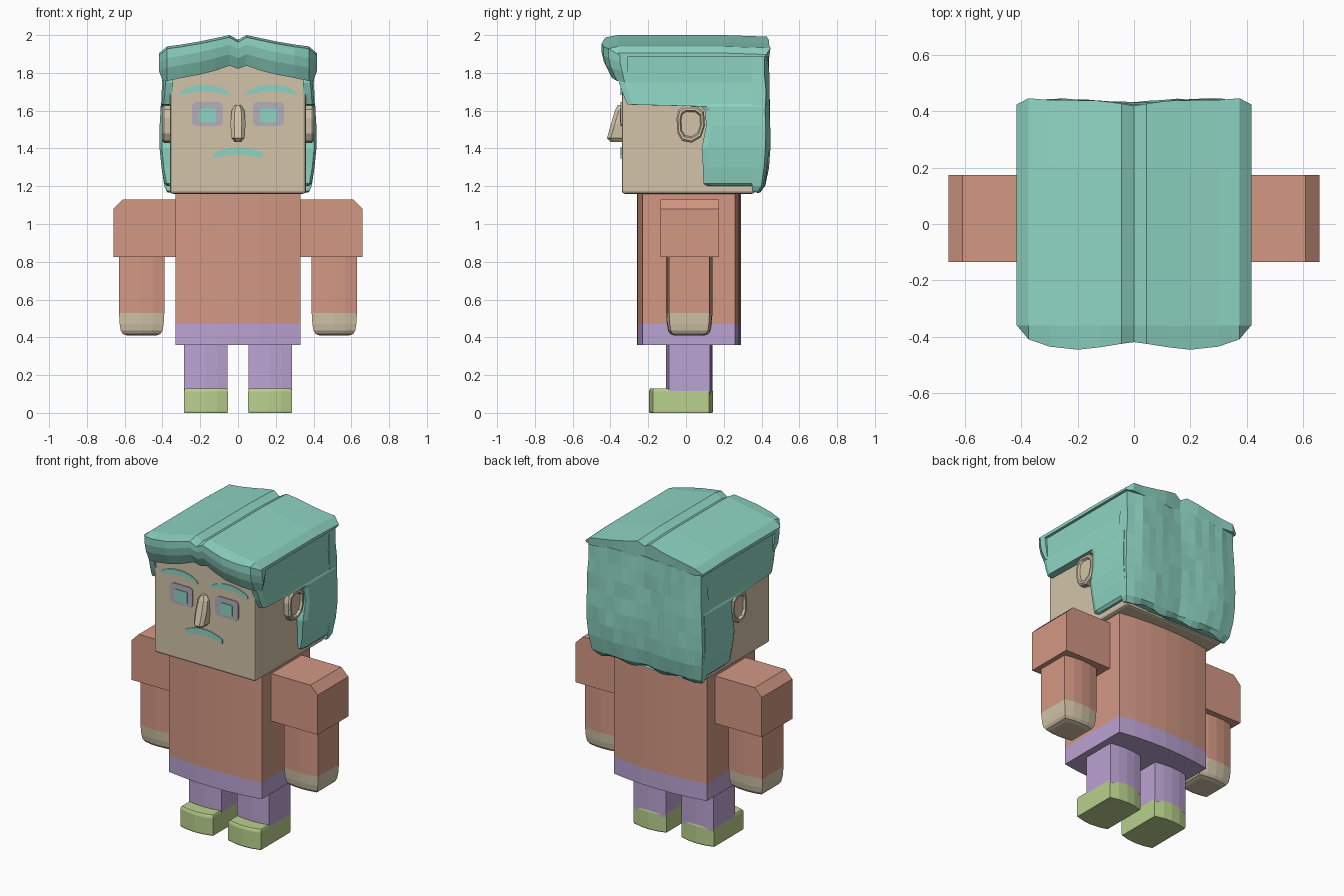
import bpy, bmesh, math, random

if "Cube" in bpy.data.objects:
    bpy.data.objects.remove(bpy.data.objects["Cube"])

random.seed(4)


def material(name, r, g, b):
    lin = [((c / 255 + 0.055) / 1.055) ** 2.4 for c in (r, g, b)]
    m = bpy.data.materials.new(name)
    m.diffuse_color = (*lin, 1)
    m.use_nodes = True
    m.node_tree.nodes["Principled BSDF"].inputs["Base Color"].default_value = m.diffuse_color
    return m


SKIN = material("skin", 210, 196, 168)
HAIR = material("teal_hair", 142, 213, 195)
SHIRT = material("salmon_shirt", 211, 152, 132)
TROUSERS = material("lilac_trousers", 187, 163, 211)
SHOE = material("green_shoe", 186, 209, 142)
EYE = material("grey_eye", 181, 175, 187)


def loft(name, rings, mats, split=None):
    """Skin a list of closed rings; faces below height 'split' get the second material."""
    bm = bmesh.new()
    rows = [[bm.verts.new(p) for p in ring] for ring in rings]
    n = len(rows[0])
    for a, b in zip(rows, rows[1:]):
        for i in range(n):
            j = (i + 1) % n
            bm.faces.new((a[i], a[j], b[j], b[i]))
    bm.faces.new(rows[0])
    bm.faces.new(rows[-1])
    bmesh.ops.recalc_face_normals(bm, faces=bm.faces)
    if split is not None:
        for f in bm.faces:
            f.material_index = int(f.calc_center_median().z < split)
    me = bpy.data.meshes.new(name)
    bm.to_mesh(me)
    bm.free()
    for m in mats:
        me.materials.append(m)
    ob = bpy.data.objects.new(name, me)
    bpy.context.collection.objects.link(ob)
    return ob


def bevel(ob, width):
    mod = ob.modifiers.new("soft_edges", "BEVEL")
    mod.width, mod.segments = width, 2
    mod.limit_method = "ANGLE"
    mod.angle_limit = math.radians(40)


def box(name, x0, x1, y0, y1, z0, z1, mat, width=0.0):
    ring = [(x0, y0), (x1, y0), (x1, y1), (x0, y1)]
    ob = loft(name, [[(x, y, z) for x, y in ring] for z in (z0, z1)], [mat])
    if width:
        bevel(ob, width)
    return ob


def bowed(cx, hw, y0, y1, bow, n, z, s=1.0):
    """Horizontal ring with slightly bowed front and back, scaled by s about its centre."""
    cy = (y0 + y1) / 2
    us = [-1 + 2 * i / n for i in range(n + 1)]
    front = [(u * hw, y0 + bow * u * u) for u in us]
    back = [(u * hw, y1 - bow * u * u) for u in reversed(us)]
    return [(cx + x * s, cy + (y - cy) * s, z) for x, y in front + back]


def plate(name, pts, y0, y1, mat):
    return loft(name, [[(x, y, z) for x, z in pts] for y in (y0, y1)], [mat])


def rounded_rect(cx, cz, hw, hh, r, n=3):
    pts = []
    for k, (sx, sz) in enumerate([(1, 1), (-1, 1), (-1, -1), (1, -1)]):
        for i in range(n + 1):
            a = (k + i / n) * math.pi / 2
            pts.append((cx + sx * (hw - r) + r * math.cos(a),
                        cz + sz * (hh - r) + r * math.sin(a)))
    return pts


def ribbon(path):
    """Outline from (x, z, half thickness) stations."""
    return [(x, z + t) for x, z, t in path] + [(x, z - t) for x, z, t in reversed(path)]


# Torso: shirt with the trouser band at its hem
loft("torso", [bowed(0, 0.33, -0.26, 0.29, 0.03, 6, z) for z in (0.36, 0.47, 1.17)],
     [SHIRT, TROUSERS], 0.46)

# Head
box("head", -0.36, 0.36, -0.34, 0.365, 1.16, 1.88, SKIN, 0.015)

# Nose: narrow wedge growing towards the tip
nose = [(1.435, 0.018, -0.40), (1.455, 0.035, -0.418), (1.53, 0.04, -0.397),
        (1.60, 0.034, -0.376), (1.63, 0.016, -0.362)]
loft("nose", [[(-w, -0.33, z), (-w, f + 0.02, z), (-w * 0.5, f, z),
               (w * 0.5, f, z), (w, f + 0.02, z), (w, -0.33, z)] for z, w, f in nose], [SKIN])

# Mouth: drooping arc
mouth = []
for i in range(13):
    u = -1 + i / 6
    mouth.append((u * 0.13, 1.386 - 0.026 * u * u, 0.02 - 0.007 * u * u))
plate("mouth", ribbon(mouth), -0.338, -0.346, HAIR)

ear_outline = [(-0.05, 1.56), (-0.04, 1.605), (-0.01, 1.625), (0.06, 1.622), (0.095, 1.595),
               (0.1, 1.52), (0.08, 1.46), (0.03, 1.43), (-0.02, 1.44), (-0.045, 1.48)]

# Hair side rows: height, front y, outer x
side_rows = [(1.2, 0.115, 0.375), (1.215, 0.092, 0.39), (1.3, 0.09, 0.405), (1.4, 0.083, 0.415),
             (1.52, 0.107, 0.415), (1.60, 0.10, 0.41), (1.622, 0.08, 0.41), (1.632, -0.31, 0.405),
             (1.69, -0.335, 0.40), (1.75, -0.355, 0.395), (1.89, -0.34, 0.40)]

for s, side in ((1, "right"), (-1, "left")):
    # Sleeve with a chamfered outer shoulder
    sleeve = [(0.32, 0.825), (0.66, 0.825), (0.66, 1.08), (0.61, 1.13), (0.32, 1.13)]
    loft("sleeve_" + side, [[(s * x, y, z) for x, z in sleeve] for y in (-0.135, 0.175)], [SHIRT])

    # Forearm and rounded hand
    arm = [(0.84, 1), (0.53, 1), (0.47, 0.97), (0.435, 0.92), (0.418, 0.83), (0.41, 0.65)]
    loft("arm_" + side, [bowed(s * 0.51, 0.12, -0.105, 0.14, 0.016, 4, z, k) for z, k in arm],
         [SHIRT, SKIN], 0.525)

    # Leg and shoe
    loft("leg_" + side, [bowed(s * 0.17, 0.115, -0.105, 0.14, 0.014, 4, z) for z in (0.1, 0.37)],
         [TROUSERS])
    shoe = [(0, 0.98), (0.008, 1), (0.112, 1), (0.124, 0.98), (0.13, 0.95)]
    loft("shoe_" + side, [bowed(s * 0.17, 0.116, -0.196, 0.143, 0.02, 4, z, k) for z, k in shoe],
         [SHOE])

    # Ear with a sunken middle
    ear = []
    for x, k in ((0.35, 1), (0.392, 1), (0.402, 0.9), (0.402, 0.76), (0.388, 0.68)):
        ear.append([(s * x, 0.025 + (y - 0.025) * k, 1.53 + (z - 1.53) * k)
                    for y, z in ear_outline])
    loft("ear_" + side, ear, [SKIN])

    # Eye, iris and brow
    plate("eye_" + side, rounded_rect(s * 0.162, 1.583, 0.082, 0.063, 0.022),
          -0.338, -0.346, EYE)
    plate("iris_" + side, rounded_rect(s * 0.16, 1.575, 0.044, 0.037, 0.008),
          -0.342, -0.350, HAIR)
    brow = []
    for i in range(11):
        u = -1 + i / 5
        brow.append((s * (0.177 + 0.132 * u), 1.72 - 0.03 * u * u, 0.017 - 0.010 * u ** 4))
    plate("brow_" + side, ribbon(brow), -0.338, -0.346, HAIR)

    # Hair over the ear and down the side
    loft("hair_side_" + side,
         [[(s * 0.345, f, z), (s * (x - 0.012), f, z), (s * x, f + 0.03, z),
           (s * x, 0.40, z), (s * 0.345, 0.40, z)] for z, f, x in side_rows], [HAIR])

# Back hair: uneven bowed sheet of locks
back_rows = [(1.175, -0.045, 0.375), (1.2, -0.022, 0.39), (1.3, -0.003, 0.405),
             (1.4, 0.004, 0.412), (1.5, 0.005, 0.412), (1.6, 0.004, 0.408),
             (1.7, 0.002, 0.404), (1.8, 0, 0.4), (1.9, -0.005, 0.4)]
bow = [0.425, 0.434, 0.44, 0.438, 0.418]
back = []
for z, dy, w in back_rows:
    ring = [(-w, 0.35, z)]
    for i in range(-8, 9):
        a = abs(i) / 2
        lo = min(int(a), 3)
        y = bow[lo] + (bow[lo + 1] - bow[lo]) * (a - lo)
        dz = 0.012 * math.cos(i * 1.3) if z < 1.19 else 0
        ring.append((w * i / 8, y + dy + random.uniform(-0.004, 0.004), z + dz))
    ring.append((w, 0.35, z))
    back.append(ring)
loft("hair_back", back, [HAIR])

# Hair cap with centre parting and overhanging fringe:
# x, top height, fringe bottom, front y, back y
cap = [(0, 1.975, 1.822, -0.42, 0.42), (0.045, 2.0, 1.838, -0.426, 0.428),
       (0.12, 1.984, 1.812, -0.438, 0.438), (0.2, 1.967, 1.792, -0.447, 0.44),
       (0.3, 1.95, 1.773, -0.436, 0.441), (0.375, 1.94, 1.757, -0.41, 0.447),
       (0.417, 1.905, 1.75, -0.35, 0.425)]
stations = [(-x, *rest) for x, *rest in reversed(cap[1:])] + cap
cap_rings = []
for x, top, low, f, b in stations:
    mid = (top + low) / 2 + 0.01
    inx = x * (0.95 if abs(x) > 0.4 else 1)  # fringe ends tuck inwards
    cap_rings.append([(inx, -0.31, low), (inx, min(f + 0.045, -0.325), low), (x, f + 0.012, mid - 0.03),
                      (x, f, mid + 0.02), (x, f, top - 0.012), (x, -0.36, top), (x, -0.1, top),
                      (x, 0.2, top), (x, b, top - 0.008), (x, b - 0.006, 1.885), (x, -0.31, 1.885)])
loft("hair_cap", cap_rings, [HAIR])
